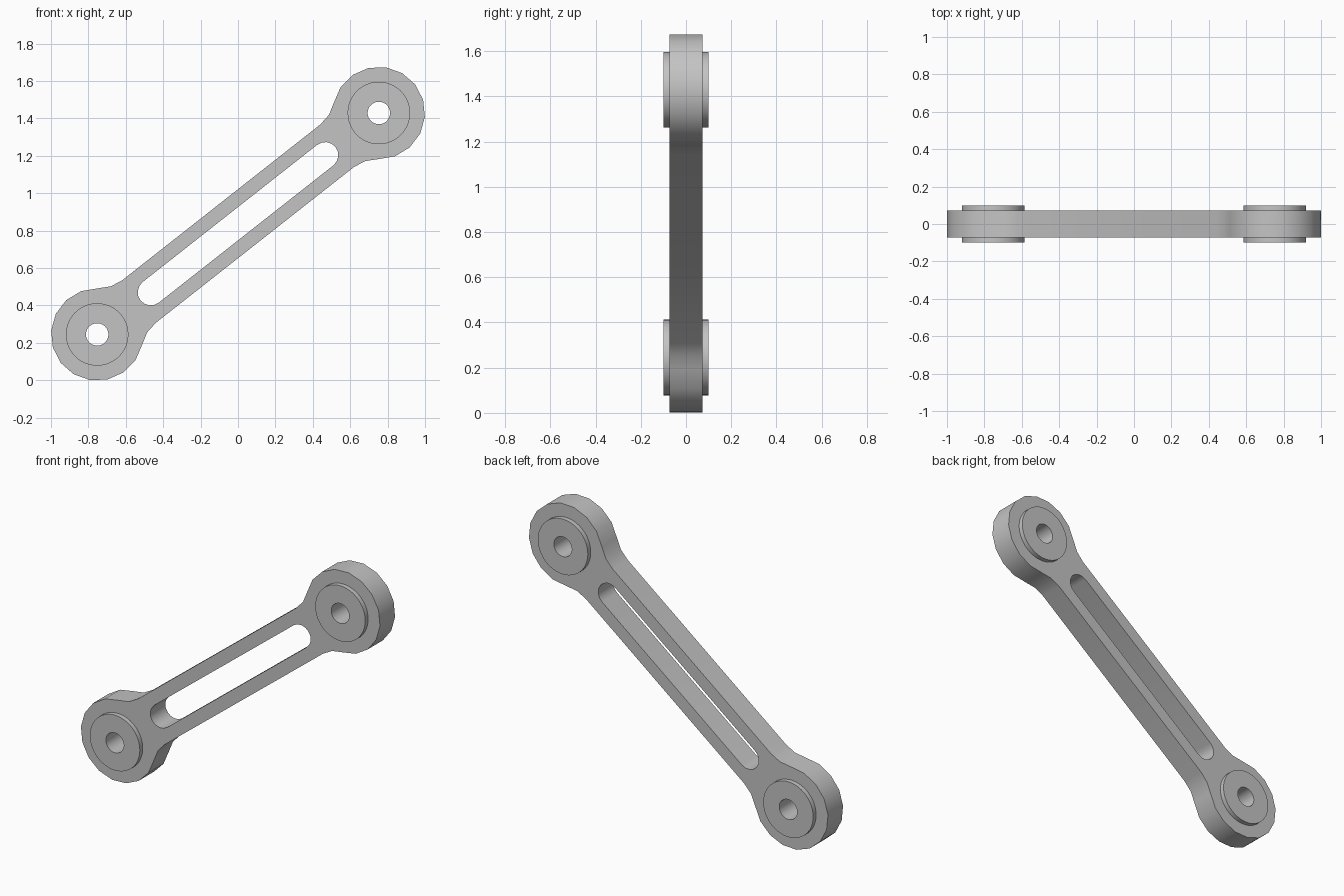
import bpy
import bmesh
from math import sin, cos, pi, asin, atan2, hypot, radians

cube = bpy.data.objects.get("Cube")
if cube:
    bpy.data.objects.remove(cube)

# Main dimensions: the link lies along a slanted centre line
ANGLE = atan2(1.184, 1.506)
HALF = hypot(1.506, 1.184) / 2
MID_Z = 0.837
EYE_R, BAR_W, FILLET = 0.247, 0.145, 0.2
SLOT_R, SLOT_HALF = 0.07, 0.593
BUSH_R, HOLE_R = 0.167, 0.06

grey = bpy.data.materials.new("plain grey")
grey.use_nodes = True
grey.diffuse_color = (0.55, 0.55, 0.55, 1)
grey.node_tree.nodes["Principled BSDF"].inputs["Base Color"].default_value = (0.55, 0.55, 0.55, 1)


def arc(cx, cy, r, start, end, steps):
    return [(cx + r * cos(start + (end - start) * i / steps),
             cy + r * sin(start + (end - start) * i / steps)) for i in range(steps + 1)]


def circle(cx, r, steps):
    return arc(cx, 0, r, 0, 2 * pi, steps)[:-1]


def both_ends(half):
    """Close a right-hand outline with its half-turn copy."""
    return half + [(-x, -y) for x, y in half]


def plate(name, loops, half_depth):
    """Extrude an outline with holes, then stand it up along the link."""
    curve = bpy.data.curves.new(name, "CURVE")
    curve.dimensions = "2D"
    curve.fill_mode = "BOTH"
    curve.extrude = half_depth
    for loop in loops:
        spline = curve.splines.new("POLY")
        spline.points.add(len(loop) - 1)
        for point, (x, y) in zip(spline.points, loop):
            point.co = (x, y, 0, 1)
        spline.use_cyclic_u = True
    helper = bpy.data.objects.new(name + " outline", curve)
    bpy.context.collection.objects.link(helper)
    graph = bpy.context.evaluated_depsgraph_get()
    mesh = bpy.data.meshes.new_from_object(helper.evaluated_get(graph))
    bpy.data.objects.remove(helper)

    bm = bmesh.new()
    bm.from_mesh(mesh)
    bmesh.ops.remove_doubles(bm, verts=bm.verts, dist=0.0001)
    bmesh.ops.recalc_face_normals(bm, faces=bm.faces)
    for face in bm.faces:
        face.smooth = True
        face.material_index = 0
    bm.to_mesh(mesh)
    bm.free()
    mesh.set_sharp_from_angle(angle=radians(35))
    mesh.materials.clear()
    mesh.materials.append(grey)

    obj = bpy.data.objects.new(name, mesh)
    obj.rotation_euler = (pi / 2, -ANGLE, 0)
    obj.location.z = MID_Z
    bpy.context.collection.objects.link(obj)
    return obj


# Link body: round eyes blended into a slotted bar
lean = asin((BAR_W + FILLET) / (EYE_R + FILLET))
blend_x = HALF - (EYE_R + FILLET) * cos(lean)
eye = arc(HALF, 0, EYE_R, lean - pi, pi - lean, 12)
blend = arc(blend_x, BAR_W + FILLET, FILLET, -lean, -pi / 2, 2)[1:]
lower_blend = [(x, -y) for x, y in reversed(blend)]
outline = both_ends(lower_blend + eye + blend)
slot = both_ends(arc(SLOT_HALF, 0, SLOT_R, -pi / 2, pi / 2, 8))
seats = [circle(side * HALF, BUSH_R - 0.005, 48) for side in (-1, 1)]
plate("link_body", [outline, slot] + seats, 0.072)

# Bushings: bored sleeves standing slightly proud on both faces
for name, side in (("lower_bushing", -1), ("upper_bushing", 1)):
    plate(name, [circle(side * HALF, BUSH_R, 48), circle(side * HALF, HOLE_R, 32)], 0.1)
